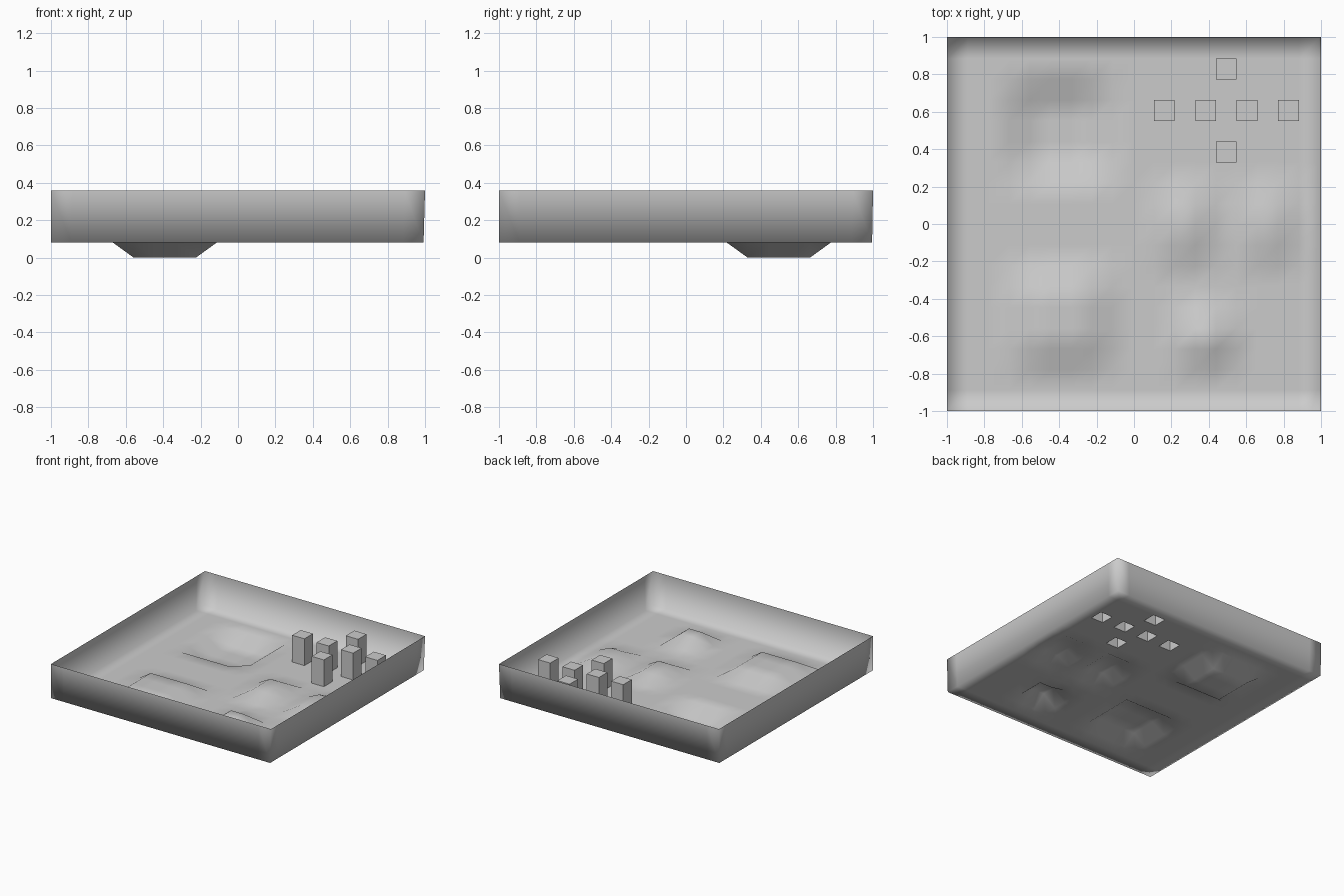
import bpy, bmesh

if "Cube" in bpy.data.objects:
    bpy.data.objects.remove(bpy.data.objects["Cube"])

N = 18                      # grid cells per side
FLOOR, RIM, PILLAR_TOP = 0.08, 0.36, 0.30
SIZE_X, SIZE_Y = 1.992, 1.995   # floor is a hair smaller than the rim


def pos(i, j):
    return -1 + SIZE_X * i / N, -1 + SIZE_Y * j / N


def finish(name, bm, smooth):
    mesh = bpy.data.meshes.new(name)
    bm.to_mesh(mesh)
    bm.free()
    for p in mesh.polygons:
        p.use_smooth = smooth
    ob = bpy.data.objects.new(name, mesh)
    bpy.context.collection.objects.link(ob)
    return ob


# Raised or sunken patches: (first column, last column, first row, last row, height)
patches = [
    (4, 7, 12, 15, 0.0),     # pit
    (4, 7, 3, 6, 0.15),      # broad mound
    (11, 12, 8, 10, 0.14),   # small mounds
    (15, 16, 8, 10, 0.13),
    (12, 13, 3, 4, 0.165),
    (12, 12, 5, 5, 0.10),
]
# Grid cells that carry a pillar
pillar_cells = [(13, 16), (10, 14), (12, 14), (14, 14), (16, 14), (13, 12)]


def height(i, j):
    for i0, i1, j0, j1, h in patches:
        if i0 <= i <= i1 and j0 <= j <= j1:
            return h
    return FLOOR


# Terrain sheet with open cells under the pillars
bm = bmesh.new()
v = {(i, j): bm.verts.new((*pos(i, j), height(i, j)))
     for i in range(N + 1) for j in range(N + 1)}
for i in range(N):
    for j in range(N):
        if (i, j) not in pillar_cells:
            bm.faces.new((v[i, j], v[i + 1, j], v[i + 1, j + 1], v[i, j + 1]))

# Surrounding wall, one column per border cell, smooth with the floor
loop = ([(k, 0) for k in range(N)] + [(N, k) for k in range(N)]
        + [(N - k, N) for k in range(N)] + [(0, N - k) for k in range(N)])
rim = [bm.verts.new((-1 + 2 * i / N, -1 + 2 * j / N, RIM)) for i, j in loop]
for k in range(len(loop)):
    n = (k + 1) % len(loop)
    bm.faces.new((v[loop[n]], v[loop[k]], rim[k], rim[n]))
finish("terrain_tray", bm, True)

# Square pillars, open underneath
for n, (i, j) in enumerate(pillar_cells):
    bm = bmesh.new()
    corners = [pos(i, j), pos(i + 1, j), pos(i + 1, j + 1), pos(i, j + 1)]
    low = [bm.verts.new((x, y, FLOOR)) for x, y in corners]
    top = [bm.verts.new((x, y, PILLAR_TOP)) for x, y in corners]
    bm.faces.new(top)
    for a in range(4):
        b = (a + 1) % 4
        bm.faces.new((low[a], low[b], top[b], top[a]))
    finish(f"pillar_{n + 1}", bm, False)
